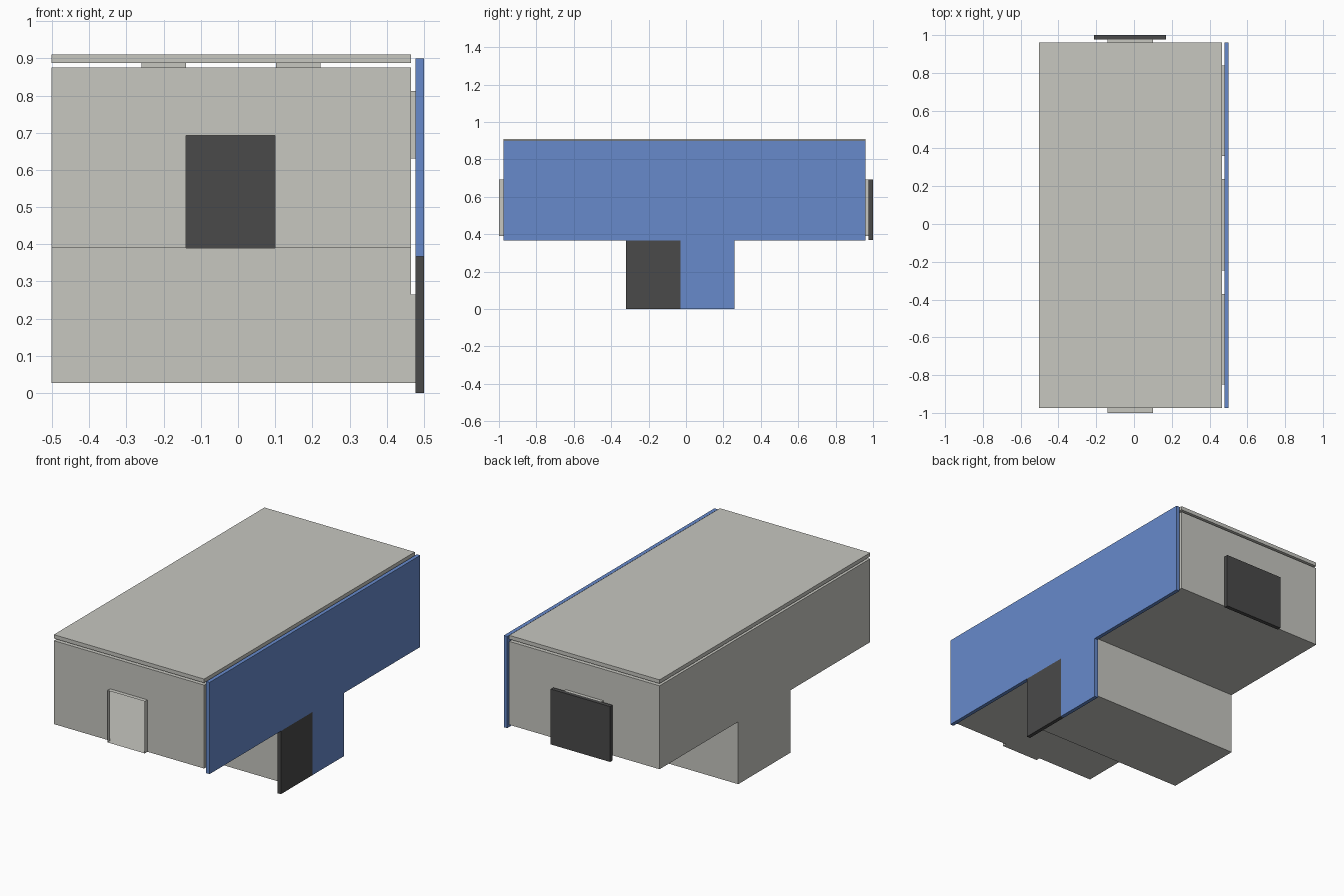
import bpy, bmesh
from mathutils import Vector

if "Cube" in bpy.data.objects:
    bpy.data.objects.remove(bpy.data.objects["Cube"])


def material(name, rgb):
    m = bpy.data.materials.new(name)
    m.diffuse_color = (*rgb, 1)
    m.use_nodes = True
    m.node_tree.nodes["Principled BSDF"].inputs["Base Color"].default_value = m.diffuse_color
    return m


GREY = material("warm grey", (0.57, 0.57, 0.53))
BLUE = material("blue", (0.135, 0.255, 0.60))
DARK = material("charcoal", (0.068, 0.068, 0.068))


def finish(bm, name, mat):
    me = bpy.data.meshes.new(name)
    bm.to_mesh(me)
    bm.free()
    ob = bpy.data.objects.new(name, me)
    me.materials.append(mat)
    bpy.context.collection.objects.link(ob)
    return ob


def place(axis, pos, a, b):
    """Point on a plane across the given axis."""
    p = [a, b]
    p.insert(axis, pos)
    return Vector(p)


def quad(bm, pts, out):
    f = bm.faces.new([bm.verts.new(p) for p in pts])
    f.normal_update()
    if f.normal.dot(out) < 0:
        f.normal_flip()


def wall(bm, axis, pos, sign, rect, holes=()):
    """Thin wall with rectangular openings; rect is a0, a1, b0, b1."""
    out = Vector((0, 0, 0))
    out[axis] = sign
    aa = sorted({v for r in (rect, *holes) for v in r[:2]})
    bb = sorted({v for r in (rect, *holes) for v in r[2:]})
    for a0, a1 in zip(aa, aa[1:]):
        for b0, b1 in zip(bb, bb[1:]):
            a, b = (a0 + a1) / 2, (b0 + b1) / 2
            if any(h[0] < a < h[1] and h[2] < b < h[3] for h in holes):
                continue
            quad(bm, [place(axis, pos, *c) for c in
                      ((a0, b0), (a1, b0), (a1, b1), (a0, b1))], out)


def collars(name, axis, p0, p1, holes):
    """Thin open sleeves standing out around openings."""
    bm = bmesh.new()
    for a0, a1, b0, b1 in holes:
        mid = place(axis, p0, (a0 + a1) / 2, (b0 + b1) / 2)
        ring = [(a0, b0), (a1, b0), (a1, b1), (a0, b1)]
        for c, d in zip(ring, ring[1:] + ring[:1]):
            pts = [place(axis, p0, *c), place(axis, p0, *d),
                   place(axis, p1, *d), place(axis, p1, *c)]
            quad(bm, pts, (pts[0] + pts[1]) / 2 - mid)
    bmesh.ops.remove_doubles(bm, verts=bm.verts, dist=1e-5)
    return finish(bm, name, GREY)


def prism(name, mat, yz, x0, x1):
    """Solid slab with a y-z outline, extruded along x."""
    bm = bmesh.new()
    f = bm.faces.new([bm.verts.new((x0, y, z)) for y, z in yz])
    r = bmesh.ops.extrude_face_region(bm, geom=[f])
    bmesh.ops.translate(bm, vec=(x1 - x0, 0, 0),
                        verts=[v for v in r["geom"] if isinstance(v, bmesh.types.BMVert)])
    bmesh.ops.recalc_face_normals(bm, faces=bm.faces)
    return finish(bm, name, mat)


def box_outline(y0, y1, z0, z1):
    return [(y0, z0), (y1, z0), (y1, z1), (y0, z1)]


# Main dimensions of the hollow T-shaped body
X0, X1 = -0.502, 0.465
Y0, Y1 = -0.975, 0.96
S0, S1 = -0.245, 0.237
Z0, ZM, Z1 = 0.027, 0.39, 0.875

# Openings
doorway = [(-0.14, 0.10, ZM, 0.692)]
bays = [(-0.85, -0.37), (-0.245, 0.237), (0.36, 0.84)]
windows = [(a, b, 0.63, 0.812) for a, b in bays]
side_door = [(S0, -0.08, Z0, 0.265)]
skylights = [(x, x + 0.12, a, b) for x in (-0.26, 0.102) for a, b in bays]

# Body shell
bm = bmesh.new()
wall(bm, 1, Y0, -1, (X0, X1, ZM, Z1), doorway)
wall(bm, 1, Y1, 1, (X0, X1, ZM, Z1), doorway)
wall(bm, 2, Z1, 1, (X0, X1, Y0, Y1), skylights)
wall(bm, 0, X1, 1, (Y0, Y1, ZM, Z1), windows)
wall(bm, 0, X1, 1, (S0, S1, Z0, ZM), side_door)
wall(bm, 0, X0, -1, (Y0, Y1, ZM, Z1))
wall(bm, 0, X0, -1, (S0, S1, Z0, ZM))
wall(bm, 2, ZM, -1, (X0, X1, Y0, S0))
wall(bm, 2, ZM, -1, (X0, X1, S1, Y1))
wall(bm, 2, Z0, -1, (X0, X1, S0, S1))
wall(bm, 1, S0, -1, (X0, X1, Z0, ZM))
wall(bm, 1, S1, 1, (X0, X1, Z0, ZM))
bmesh.ops.remove_doubles(bm, verts=bm.verts, dist=1e-5)
finish(bm, "body_shell", GREY)

# Sleeves around the openings
collars("front_doorway_sleeve", 1, Y0, -1.0, doorway)
collars("back_doorway_sleeve", 1, Y1, 0.977, doorway)
collars("window_sleeves", 0, X1, 0.478, windows)
collars("side_door_sleeve", 0, X1, 0.478, side_door)
collars("skylight_sleeves", 2, Z1, 0.888, skylights)

# Roof slab, back door, blue facade and side door
prism("roof_slab", GREY, box_outline(Y0, Y1, 0.888, 0.91), X0, X1)
prism("back_door", DARK, box_outline(0.977, 1.0, 0.37, 0.692), -0.212, 0.17)
prism("blue_facade", BLUE, [(Y0, 0.367), (-0.03, 0.367), (-0.03, 0), (0.26, 0),
                            (0.26, 0.367), (Y1, 0.367), (Y1, 0.90), (Y0, 0.90)], 0.478, 0.50)
prism("side_door", DARK, box_outline(-0.32, -0.03, 0, 0.367), 0.478, 0.50)
